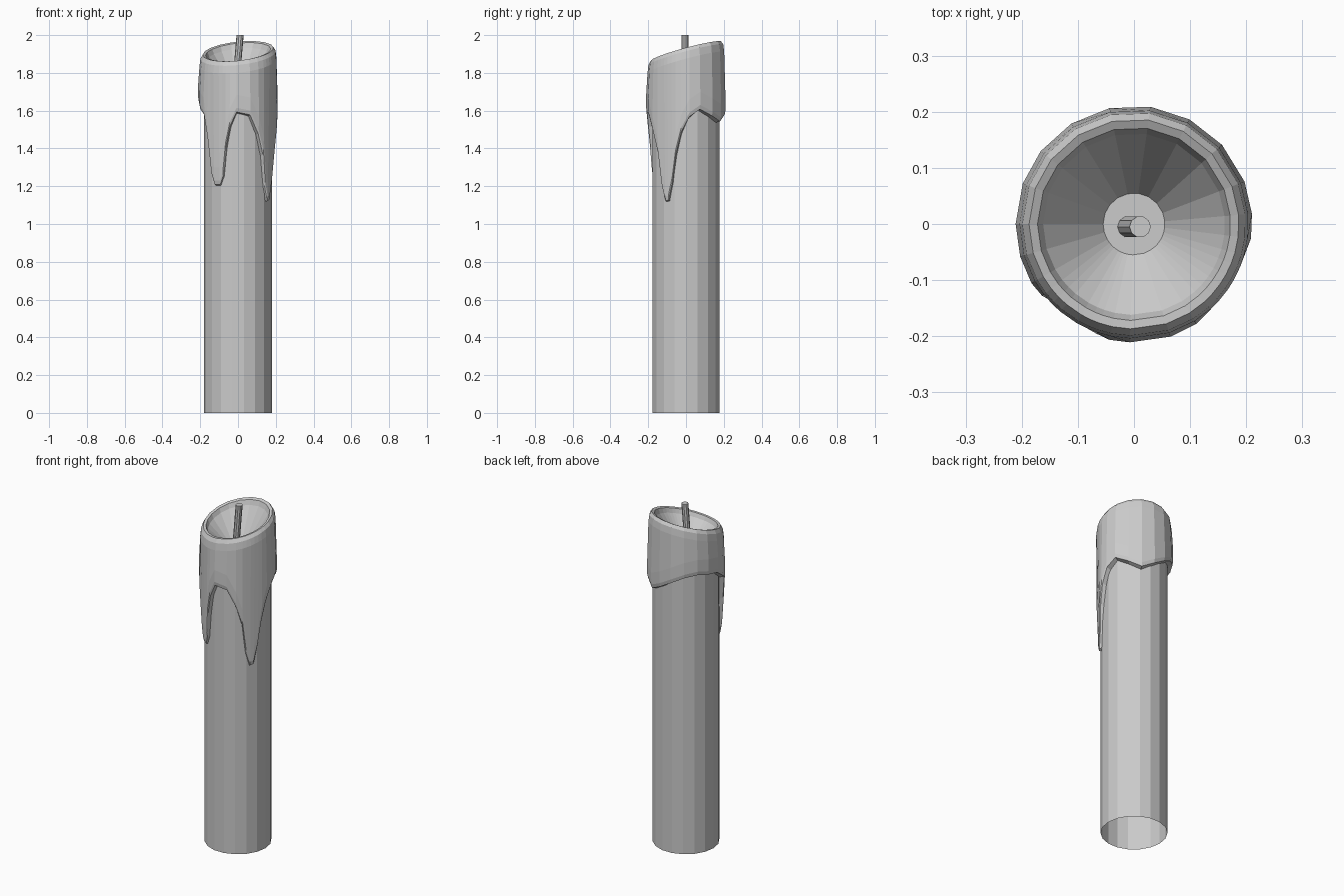
import bpy, bmesh
from math import sin, cos, radians, pi
from mathutils import Vector

cube = bpy.data.objects.get("Cube")
if cube:
    bpy.data.objects.remove(cube, do_unlink=True)

wax = bpy.data.materials.new("grey wax")
wax.use_nodes = True
GREY = (0.6, 0.6, 0.6, 1)
wax.diffuse_color = GREY
wax.node_tree.nodes["Principled BSDF"].inputs["Base Color"].default_value = GREY


def loft(name, rings, cap_start=False, cap_end=False):
    """Join closed rings of points, with optional end caps."""
    bm = bmesh.new()
    loops = [[bm.verts.new(p) for p in ring] for ring in rings]
    count = len(loops[0])
    for a, b in zip(loops, loops[1:]):
        for i in range(count):
            j = (i + 1) % count
            bm.faces.new((a[i], a[j], b[j], b[i]))
    if cap_start:
        bm.faces.new(loops[0][::-1])
    if cap_end:
        bm.faces.new(loops[-1])
    mesh = bpy.data.meshes.new(name)
    bm.to_mesh(mesh)
    bm.free()
    mesh.materials.append(wax)
    obj = bpy.data.objects.new(name, mesh)
    bpy.context.collection.objects.link(obj)
    return obj


def circle(radius, z, sides, centre=(0, 0)):
    return [Vector((centre[0] + radius * cos(2 * pi * i / sides),
                    centre[1] + radius * sin(2 * pi * i / sides), z))
            for i in range(sides)]


# Candle stick, open underneath
loft("candle_body", [circle(0.18, 0, 18), circle(0.18, 1.74, 18)])

# Lower edge of the melted wax: angle in degrees and height
HEM = [(-150, 1.57), (-142, 1.43), (-136, 1.25), (-130, 1.2), (-120, 1.2),
       (-114, 1.25), (-109, 1.4), (-102, 1.51), (-92, 1.585), (-72, 1.57),
       (-58, 1.47), (-48, 1.36), (-42, 1.19), (-35, 1.115), (-29, 1.12),
       (-22, 1.22), (-16, 1.36), (-7, 1.48), (5, 1.56), (21, 1.6),
       (42, 1.565), (62, 1.535), (82, 1.57), (102, 1.61), (122, 1.645),
       (142, 1.66), (160, 1.65), (180, 1.64), (196, 1.6)]


def ring_point(angle, radius, z):
    return Vector((radius * cos(radians(angle)), radius * sin(radians(angle)), z))


def rim_ring(radius, drop):
    """Ring on the slanted rim plane."""
    ring = []
    for angle, _ in HEM:
        p = ring_point(angle, radius, 0)
        p.z = 1.915 + 0.27 * p.y + 0.1 * p.x - drop
        ring.append(p)
    return ring


def bulge(z):
    return 0.193 + 0.018 * min(1, max(0, (z - 1.2) / 0.4))


def hem_ring(radius_shift, rise):
    return [ring_point(a, bulge(z + rise) + radius_shift, z + rise) for a, z in HEM]


# Melted wax: pool edge, bowl, rounded lip, outer wall, drips and tucked hem
loft("melted_wax", [
    [ring_point(a, 0.055, 1.75) for a, _ in HEM],
    rim_ring(0.162, 0.03), rim_ring(0.172, 0.004), rim_ring(0.187, 0),
    rim_ring(0.199, 0.02), rim_ring(0.204, 0.06),
    hem_ring(0, 0.1), hem_ring(0, 0.03), hem_ring(-0.004, 0.008),
    [ring_point(a, 0.172, z) for a, z in HEM]], cap_start=True)

# Leaning wick
loft("wick", [circle(0.019, 1.73, 10, (-0.012, -0.005)),
              circle(0.019, 2, 10, (0.011, -0.005))], cap_end=True)
